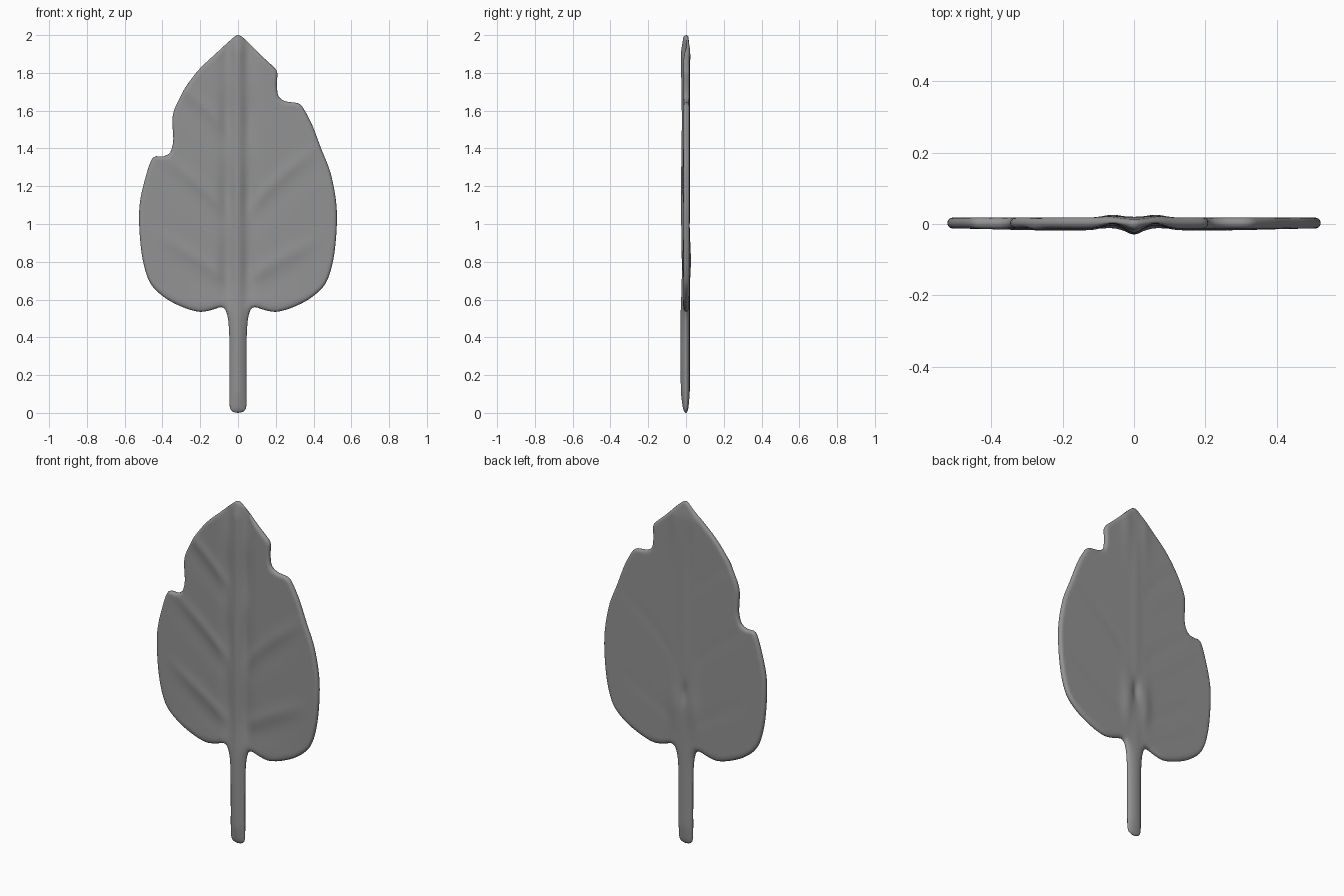
import bpy, bmesh, math
from mathutils import Vector, kdtree
from mathutils.geometry import delaunay_2d_cdt

if "Cube" in bpy.data.objects:
    bpy.data.objects.remove(bpy.data.objects["Cube"])

# Leaf outline (x, z): lower half is symmetric, upper sides have bite notches
lower = [(0.032, 0.009), (0.044, 0.035), (0.045, 0.2), (0.046, 0.4), (0.053, 0.5),
         (0.068, 0.548), (0.09, 0.56), (0.14, 0.545), (0.2, 0.535), (0.28, 0.555),
         (0.38, 0.605), (0.46, 0.68), (0.5, 0.79), (0.52, 0.94), (0.521, 1.1)]
right = [(0.49, 1.27), (0.44, 1.4), (0.39, 1.53), (0.34, 1.622), (0.315, 1.64),
         (0.25, 1.65), (0.215, 1.675), (0.206, 1.73), (0.208, 1.8), (0.195, 1.825),
         (0.12, 1.895), (0.04, 1.975), (0.0, 2.0)]
left = [(-0.04, 1.973), (-0.12, 1.9), (-0.2, 1.825), (-0.26, 1.75), (-0.3, 1.685),
        (-0.345, 1.575), (-0.343, 1.44), (-0.36, 1.377), (-0.395, 1.358),
        (-0.45, 1.352), (-0.49, 1.245)]
control = [(0.0, 0.0)] + lower + right + left + [(-x, z) for x, z in reversed(lower)]


def smooth_loop(pts, step=0.018):
    """Closed Catmull-Rom curve, evenly sampled."""
    p = [Vector(q) for q in pts]
    out, n = [], len(p)
    for i in range(n):
        a, b, c, d = p[i - 1], p[i], p[(i + 1) % n], p[(i + 2) % n]
        lim = (c - b).length          # limit tangents so long spans do not overshoot
        m0, m1 = (c - a) * 0.5, (d - b) * 0.5
        for m in (m0, m1):
            if m.length > lim:
                m *= lim / m.length
        k = max(2, round(lim / step))
        for j in range(k):
            t = j / k
            out.append(b * (2*t**3 - 3*t*t + 1) + m0 * (t**3 - 2*t*t + t)
                       + c * (3*t*t - 2*t**3) + m1 * (t**3 - t*t))
    return out


def inset_loop(loop, d):
    """Loop moved inward by d (loop runs anticlockwise)."""
    out = []
    for i, v in enumerate(loop):
        t = (loop[(i + 1) % len(loop)] - loop[i - 1]).normalized()
        out.append(v + Vector((-t.y, t.x)) * d)
    return out


def bump(d, w):
    return math.exp(-(d / w) ** 2)


def ramp(a, b, v):
    t = min(1, max(0, (v - a) / (b - a)))
    return t * t * (3 - 2 * t)


# Side veins: start height, slope, curvature exponent
RIGHT_VEINS = [(0.66, 0.5, 0.8), (0.92, 0.8, 0.6)]
LEFT_VEINS = [(0.64, 0.6, 0.8), (0.96, 0.75, 0.7), (1.4, 0.8, 0.75)]


def veins(x, z):
    u = abs(x)
    h = 0
    for z0, k, e in (RIGHT_VEINS if x > 0 else LEFT_VEINS):
        d = (z - z0 - k * u ** e) * 0.8
        h += bump(d, 0.035) - 0.5 * bump(d + 0.08, 0.055)
    return h * ramp(0.03, 0.12, u) * (1 - ramp(0.25, 0.5, u))


def surfaces(x, z, d):
    """Front and back y of the leaf at (x, z), d from the rim."""
    blade = ramp(0.5, 0.7, z)
    valley = bump(abs(x) - 0.06, 0.035) * blade * (0.8 + 0.2 * math.cos(z * 16))
    rib = bump(x, 0.026)
    front = (-0.013 + 0.014 * valley - 0.005 * veins(x, z) * blade
             - rib * (0.012 + 0.002 * math.cos((z - 1.15) * 8)))
    back = 0.018 + 0.002 * rib - 0.001 * veins(x, z) * blade
    # the back only follows the valleys at the base and near the tip
    back += 0.008 * valley * (bump(z - 0.82, 0.16) + 0.7 * bump(z - 1.85, 0.15))
    # small dent on the back where the stem joins the blade
    back -= 0.012 * bump(x, 0.018) * bump(z - 0.88, 0.06)
    front -= 0.003 * (1 - blade)
    r = 0.016 + 0.02 * (1 - blade)
    t = min(1, d / r)
    s = math.sqrt(max(0, 1 - (1 - t) ** 2))
    s *= (0.6 + 0.4 * ramp(0, 0.12, z)) * (0.6 + 0.4 * ramp(0, 0.1, 2 - z))
    mid = 0.003 - 0.003 * (1 - blade)
    return mid + (front - mid) * s, mid + (back - mid) * s


# Triangulated blade with dense interior points
rim = smooth_loop(control)
n = len(rim)
kd = kdtree.KDTree(n * 3)
for i in range(n):
    for j in range(3):
        q = rim[i].lerp(rim[(i + 1) % n], j / 3)
        kd.insert((q.x, q.y, 0), i * 3 + j)
kd.balance()


def rim_distance(p):
    return kd.find((p.x, p.y, 0))[2]


points = list(rim)
for depth in (0.002, 0.007, 0.015):
    points += inset_loop(rim, depth)
for i in range(-35, 36):
    for j in range(134):
        p = Vector((i * 0.015, j * 0.015))
        if rim_distance(p) > 0.021:
            points.append(p)
verts, _, faces, *_ = delaunay_2d_cdt(points, [(i, (i + 1) % n) for i in range(n)], [], 1, 1e-5)

# Front and back sheets share the rim
bm = bmesh.new()
fv, bv = {}, {}
for i in sorted({k for f in faces for k in f}):
    p = verts[i]
    d = rim_distance(p)
    yf, yb = surfaces(p.x, p.y, d)
    fv[i] = bm.verts.new((p.x, yf, p.y))
    bv[i] = fv[i] if d < 1e-4 else bm.verts.new((p.x, yb, p.y))
for f in faces:
    bm.faces.new([fv[i] for i in f])
    if any(bv[i] is not fv[i] for i in f):
        bm.faces.new([bv[i] for i in reversed(f)])
bmesh.ops.recalc_face_normals(bm, faces=bm.faces)
mesh = bpy.data.meshes.new("leaf")
bm.to_mesh(mesh)
bm.free()
leaf = bpy.data.objects.new("leaf", mesh)
bpy.context.collection.objects.link(leaf)
for poly in mesh.polygons:
    poly.use_smooth = True

# Dark grey leaf surface
dark = bpy.data.materials.new("dark_grey")
dark.diffuse_color = (0.29, 0.29, 0.29, 1)
dark.use_nodes = True
dark.node_tree.nodes["Principled BSDF"].inputs["Base Color"].default_value = dark.diffuse_color
mesh.materials.append(dark)
